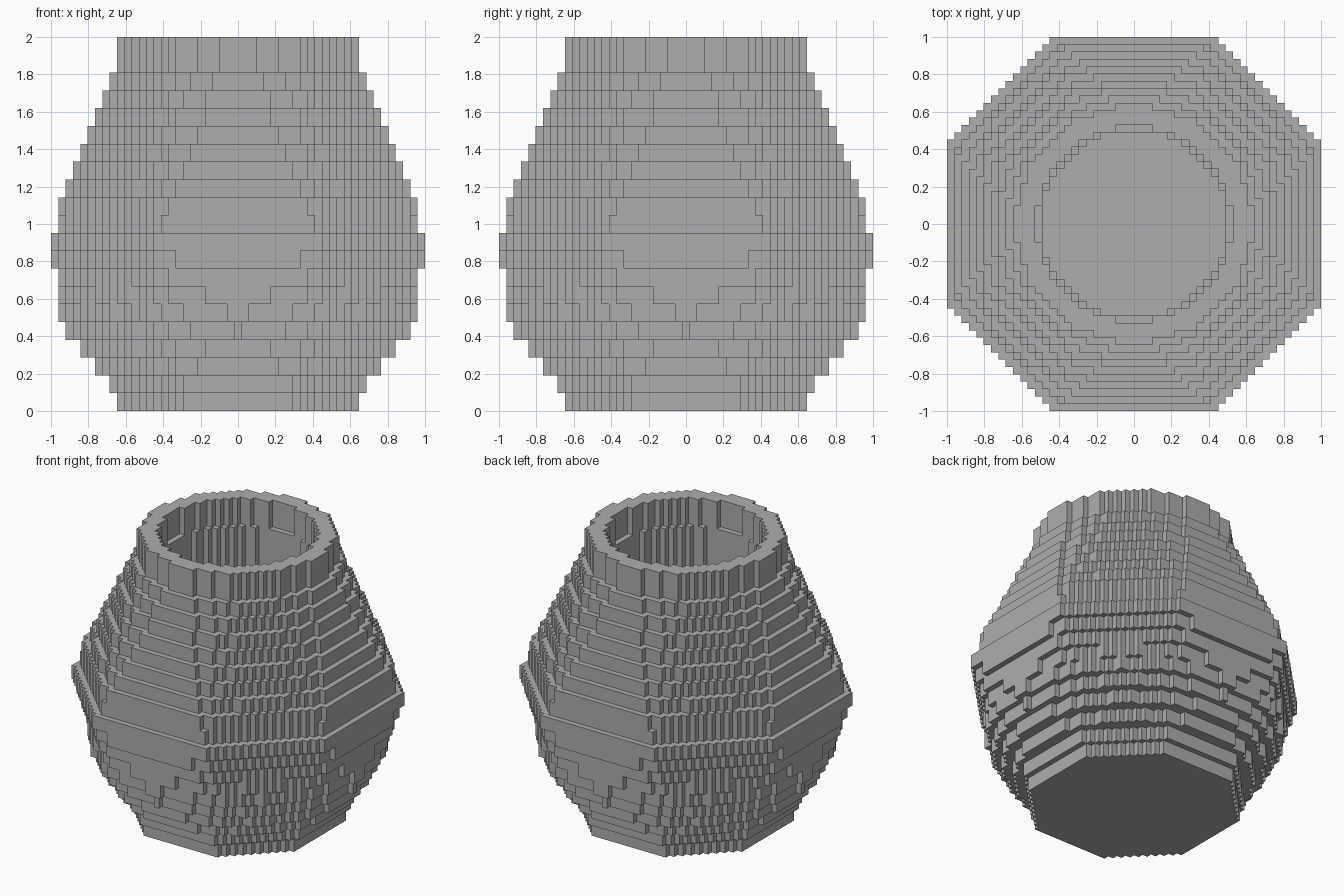
import bpy
import bmesh
from math import hypot, sqrt

cube = bpy.data.objects.get("Cube")
if cube:
    bpy.data.objects.remove(cube, do_unlink=True)

HALF = 25                    # cells on each side of the centre cell
CELL = 2 / (2 * HALF + 1)    # cell width
RADII = [16.5, 17.4, 19.4, 21.3, 23.02, 24.05, 24.25, 24.7, 25.25, 25.5,
         24.7, 24.35, 23.42, 22.45, 21.44, 20.4, 19.32, 18.38, 17.26, 16.13, 16.13]
LAYERS = len(RADII)
STEP = 2 / LAYERS            # layer height
BELLY, WAIST, NECK = 9, 4, 19


def squareness(k):
    """1 gives an octagon, 0 gives a circle."""
    if k <= WAIST:
        return 1 - k / WAIST
    if k <= BELLY:
        return (k - WAIST) / (BELLY - WAIST)
    return max(0, (NECK - k) / (NECK - BELLY))


def filled(i, j, k):
    if not 0 <= k < LAYERS:
        return False
    x, y = abs(i), abs(j)
    round_d = hypot(x, y)
    # hollow inside, with a small ledge under the neck
    if k > 1 and round_d <= (13.2 if k >= NECK else 12.7):
        return False
    flat_d = max(x, y, (x + y) / sqrt(2))
    t = squareness(k)
    return t * flat_d + (1 - t) * round_d <= RADII[k]


# Solid cells of the vase
span = range(-HALF, HALF + 1)
cells = {(i, j, k) for k in range(LAYERS) for i in span for j in span if filled(i, j, k)}

# Skin the cells: one quad for each exposed side
bm = bmesh.new()
corners = {}


def corner(p):
    if p not in corners:
        i, j, k = p
        corners[p] = bm.verts.new(((i - 0.5) * CELL, (j - 0.5) * CELL, k * STEP))
    return corners[p]


for cell in sorted(cells):
    for axis in range(3):
        u, v = (axis + 1) % 3, (axis + 2) % 3
        for side in (0, 1):
            neighbour = list(cell)
            neighbour[axis] += 2 * side - 1
            if tuple(neighbour) in cells:
                continue
            quad = []
            for du, dv in ((0, 0), (1, 0), (1, 1), (0, 1)):
                p = list(cell)
                p[axis] += side
                p[u] += du
                p[v] += dv
                quad.append(corner(tuple(p)))
            bm.faces.new(quad if side else quad[::-1])

mesh = bpy.data.meshes.new("stepped_vase")
bm.to_mesh(mesh)
bm.free()
vase = bpy.data.objects.new("stepped_vase", mesh)
bpy.context.collection.objects.link(vase)

# Plain grey material
grey = bpy.data.materials.new("plain_grey")
grey.use_nodes = True
colour = (0.42, 0.42, 0.42, 1)
grey.diffuse_color = colour
grey.node_tree.nodes["Principled BSDF"].inputs["Base Color"].default_value = colour
mesh.materials.append(grey)
